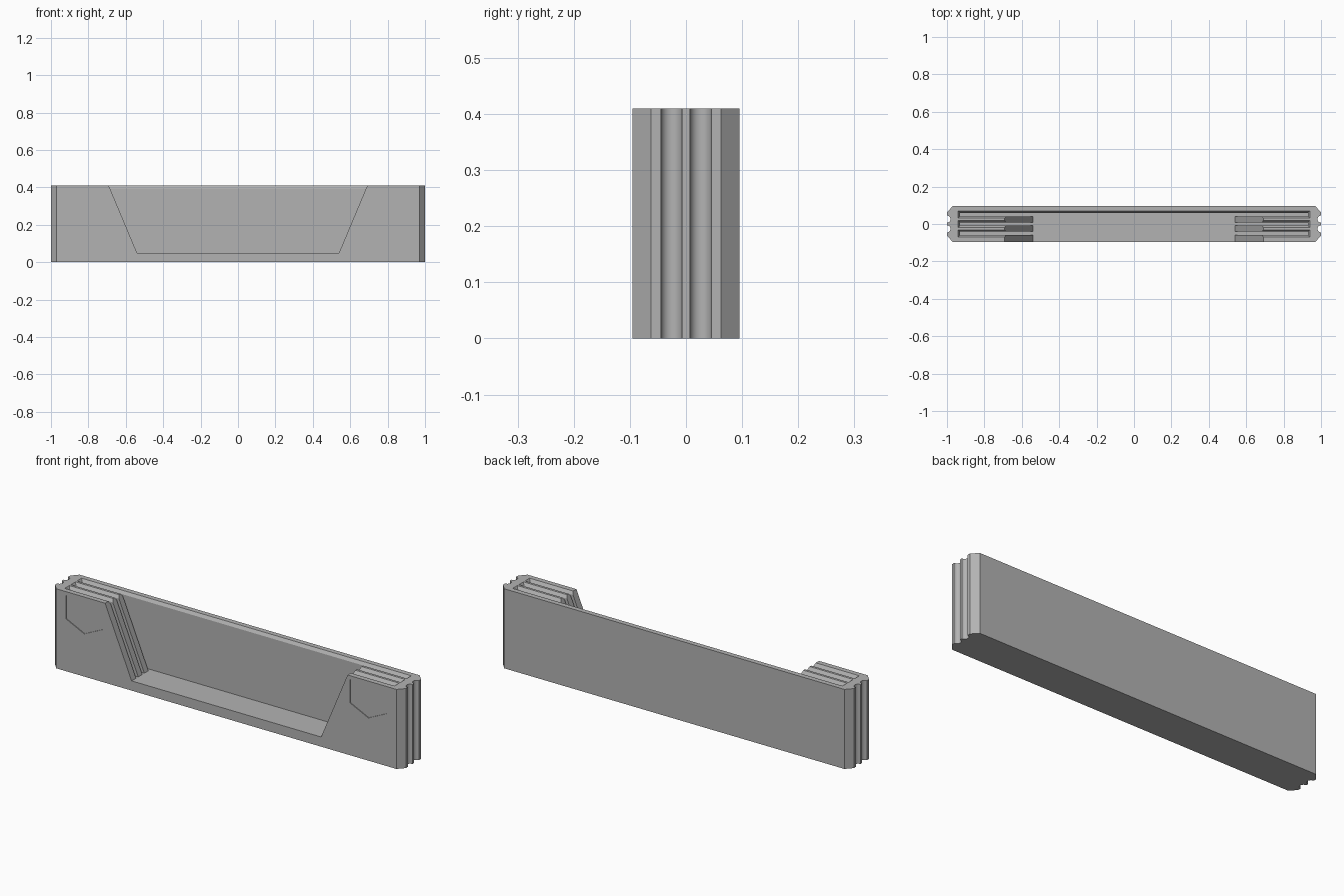
import bpy, bmesh, math
from mathutils import Vector

old = bpy.data.objects.get("Cube")
if old:
    bpy.data.objects.remove(old, do_unlink=True)

HEIGHT, DEPTH, FLOOR = 0.41, 0.095, 0.05

grey = bpy.data.materials.new("light grey plastic")
grey.use_nodes = True
colour = (0.45, 0.45, 0.45, 1)
grey.diffuse_color = colour
grey.node_tree.nodes["Principled BSDF"].inputs["Base Color"].default_value = colour


def loft(name, lower, upper):
    """Closed solid between two matching rings of points."""
    bm = bmesh.new()
    a = [bm.verts.new(p) for p in lower]
    b = [bm.verts.new(p) for p in upper]
    n = len(a)
    bm.faces.new(a[::-1])
    bm.faces.new(b)
    for i in range(n):
        j = (i + 1) % n
        bm.faces.new((a[i], a[j], b[j], b[i]))
    bmesh.ops.recalc_face_normals(bm, faces=bm.faces)
    mesh = bpy.data.meshes.new(name)
    bm.to_mesh(mesh)
    bm.free()
    mesh.materials.append(grey)
    obj = bpy.data.objects.new(name, mesh)
    bpy.context.collection.objects.link(obj)
    return obj


def prism_y(name, outline, y0, y1):
    return loft(name, [(x, y0, z) for x, z in outline], [(x, y1, z) for x, z in outline])


def carve(cutter):
    mod = body.modifiers.new(cutter.name, 'BOOLEAN')
    mod.operation = 'DIFFERENCE'
    mod.solver = 'EXACT'
    mod.object = cutter
    bpy.context.view_layer.objects.active = body
    bpy.ops.object.modifier_apply(modifier=mod.name)
    bpy.data.objects.remove(cutter, do_unlink=True)


# Body: chamfered plan with two round grooves in each end
end = [(0.97, -DEPTH), (1.0, -0.062)]
for centre in (-0.026, 0.026):
    for i in range(17):
        t = math.pi * i / 16
        end.append((1.0 - 0.019 * math.sin(t), centre - 0.019 * math.cos(t)))
end += [(1.0, 0.062), (0.97, DEPTH)]
plan = end + [(-x, -y) for x, y in end]
body = loft("card_rack_body", [(x, y, 0) for x, y in plan], [(x, y, HEIGHT) for x, y in plan])

# Wide tapered opening at the front, leaving the back wall standing
carve(prism_y("front_opening", [(-0.54, FLOOR), (0.54, FLOOR), (0.704, 0.44), (-0.704, 0.44)],
              -0.2, 0.05))


# Three slots with flared mouths
def ring(hx, hy, y, z):
    return [(-hx, y - hy, z), (hx, y - hy, z), (hx, y + hy, z), (-hx, y + hy, z)]


for y in (0.05, 0, -0.05):
    carve(loft("slot", ring(0.93, 0.0088, y, FLOOR), ring(0.93, 0.0088, y, 0.45)))
    carve(loft("slot_flare", ring(0.93, 0.0088, y, 0.395), ring(0.95, 0.0288, y, 0.425)))

# Shallow plain five-sided recess on each front pillar
half = [(-0.105, 0.39), (-0.105, 0.27), (0, 0.22), (0.105, 0.27), (0.105, 0.39)]
for side in (-1, 1):
    carve(prism_y("pillar_recess", [(side * 0.81 + x, z) for x, z in half], -0.2, 0.004 - DEPTH))

# Smooth the grooves, keep the edges crisp
bpy.ops.object.select_all(action='DESELECT')
body.select_set(True)
bpy.context.view_layer.objects.active = body
bpy.ops.object.shade_smooth_by_angle(angle=math.radians(30))
